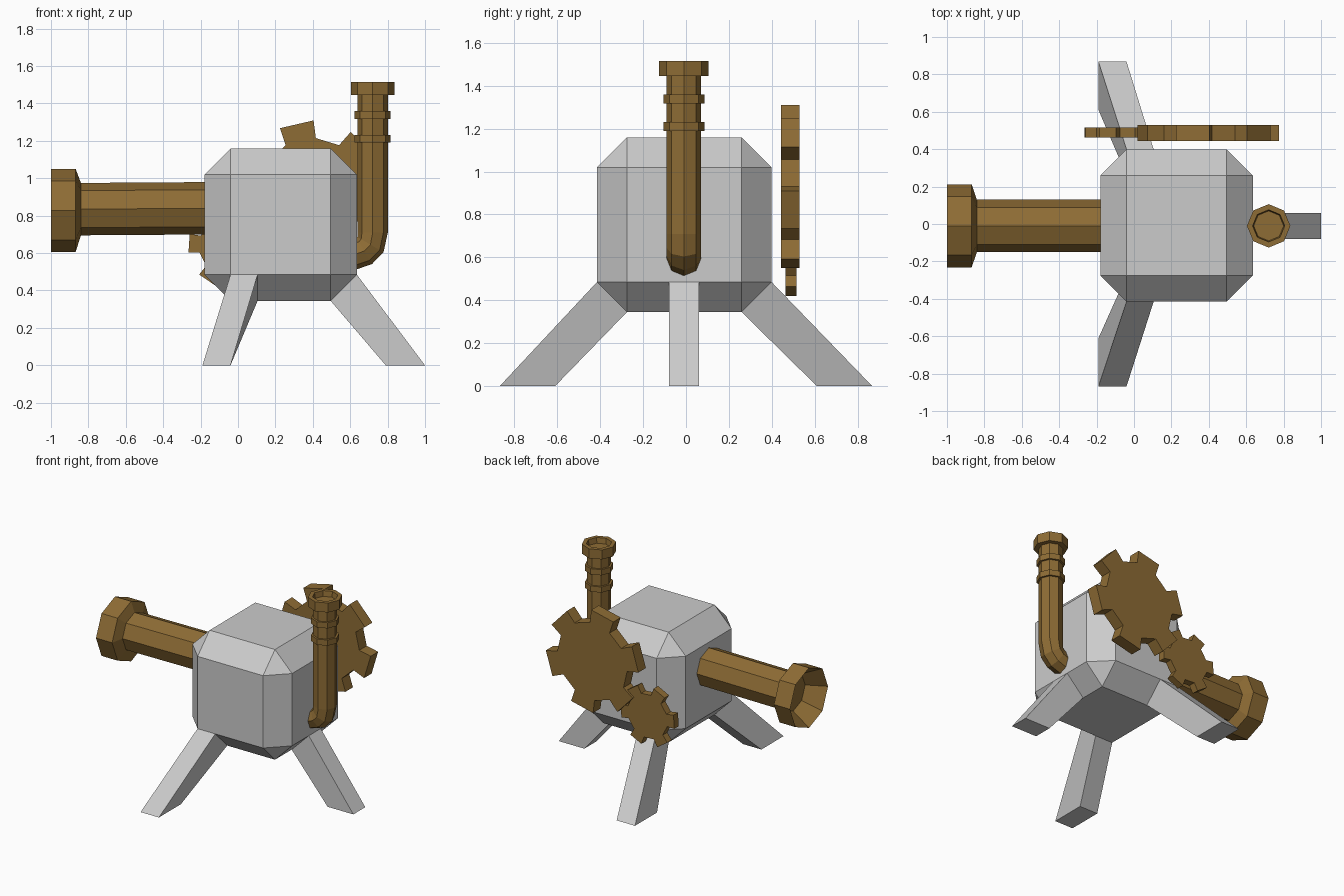
import bpy, bmesh
from math import cos, sin, pi, radians
from mathutils import Vector

if "Cube" in bpy.data.objects:
    bpy.data.objects.remove(bpy.data.objects["Cube"])

brass = bpy.data.materials.new("brass")
brass.diffuse_color = (0.27, 0.15, 0.035, 1)
brass.use_nodes = True
brass.node_tree.nodes["Principled BSDF"].inputs["Base Color"].default_value = brass.diffuse_color


def add_object(name, bm, mat=None):
    bmesh.ops.recalc_face_normals(bm, faces=bm.faces)
    mesh = bpy.data.meshes.new(name)
    bm.to_mesh(mesh)
    bm.free()
    ob = bpy.data.objects.new(name, mesh)
    bpy.context.collection.objects.link(ob)
    if mat:
        mesh.materials.append(mat)
    return ob


def loft(name, rings, mat=None):
    """Skin a series of equal-count rings and cap both ends."""
    bm = bmesh.new()
    loops = [[bm.verts.new(p) for p in ring] for ring in rings]
    n = len(loops[0])
    for a, b in zip(loops, loops[1:]):
        for i in range(n):
            j = (i + 1) % n
            bm.faces.new((a[i], a[j], b[j], b[i]))
    bm.faces.new(loops[0])
    bm.faces.new(loops[-1])
    return add_object(name, bm, mat)


def ring(center, direction, r, n=8):
    """Regular polygon around a point, square to a direction in the xz plane."""
    u = Vector((0, 1, 0))
    v = Vector(direction).normalized().cross(u)
    return [Vector(center) + r * (cos(2 * pi * i / n) * u + sin(2 * pi * i / n) * v)
            for i in range(n)]


# Chamfered body block
CY = -0.008
bm = bmesh.new()
bmesh.ops.create_cube(bm, size=0.815)
bmesh.ops.translate(bm, verts=bm.verts, vec=(0.228, CY, 0.752))
bmesh.ops.bevel(bm, geom=bm.edges[:], offset=0.14, segments=1,
                affect='EDGES', offset_type='OFFSET')
add_object("body", bm)

# Legs grow out of the lower chamfers: top quad to foot quad
loft("right_leg", [
    [(0.635, -0.08, 0.485), (0.635, 0.06, 0.485), (0.495, 0.06, 0.345), (0.495, -0.08, 0.345)],
    [(1.0, -0.08, 0), (1.0, 0.06, 0), (0.79, 0.06, 0), (0.79, -0.08, 0)]])
for name, s in (("front_leg", -1), ("back_leg", 1)):
    outer, inner = CY + s * 0.407, CY + s * 0.267
    loft(name, [
        [(-0.04, outer, 0.485), (0.105, outer, 0.485), (0.105, inner, 0.345), (-0.04, inner, 0.345)],
        [(-0.19, s * 0.868, 0), (-0.04, s * 0.868, 0), (-0.04, s * 0.61, 0), (-0.19, s * 0.61, 0)]])

# Barrel with flared, hollow muzzle
barrel = [(-0.10, 0.14, 0.84), (-0.84, 0.14, 0.835), (-0.868, 0.222, 0.828),
          (-1.0, 0.222, 0.828), (-0.87, 0.14, 0.835)]
loft("barrel", [ring((x, -0.01, z), (1, 0, 0), r) for x, r, z in barrel], brass)

# Exhaust pipe: elbow out of the body, then straight up
PX, PY = 0.72, -0.01
path = [((0.55, PY, 0.592), (1, 0, 0)), ((0.63, PY, 0.595), (1, 0, 0.1)),
        ((0.675, PY, 0.611), (0.85, 0, 0.5)), ((0.708, PY, 0.645), (0.5, 0, 0.85)),
        ((PX, PY, 0.71), (0, 0, 1)), ((PX, PY, 1.46), (0, 0, 1))]
loft("exhaust_pipe", [ring(p, d, 0.081) for p, d in path], brass)


def collar(name, profile):
    loft(name, [ring((PX, PY, z), (0, 0, 1), r) for z, r in profile], brass)


collar("lower_pipe_ring", [(1.19, 0.096), (1.232, 0.096)])
collar("upper_pipe_ring", [(1.318, 0.096), (1.36, 0.096)])
collar("pipe_cap", [(1.445, 0.116), (1.515, 0.116), (1.515, 0.086), (1.475, 0.08)])


# Six-toothed gears standing behind the body
def gear(name, x, z, root, tip, half, y0, y1, turn):
    outline = []
    for k in range(6):
        a = radians(turn + 60 * k)
        for d, w in ((root, -half * 0.9), (tip, -half), (tip, half), (root, half * 0.9)):
            outline.append((x + d * cos(a) - w * sin(a), z + d * sin(a) + w * cos(a)))
    loft(name, [[(px, y, pz) for px, pz in outline] for y in (y0, y1)], brass)


gear("large_gear", 0.397, 0.93, 0.273, 0.368, 0.092, 0.443, 0.53, 103)
gear("small_gear", -0.045, 0.637, 0.158, 0.217, 0.05, 0.463, 0.515, 176)
